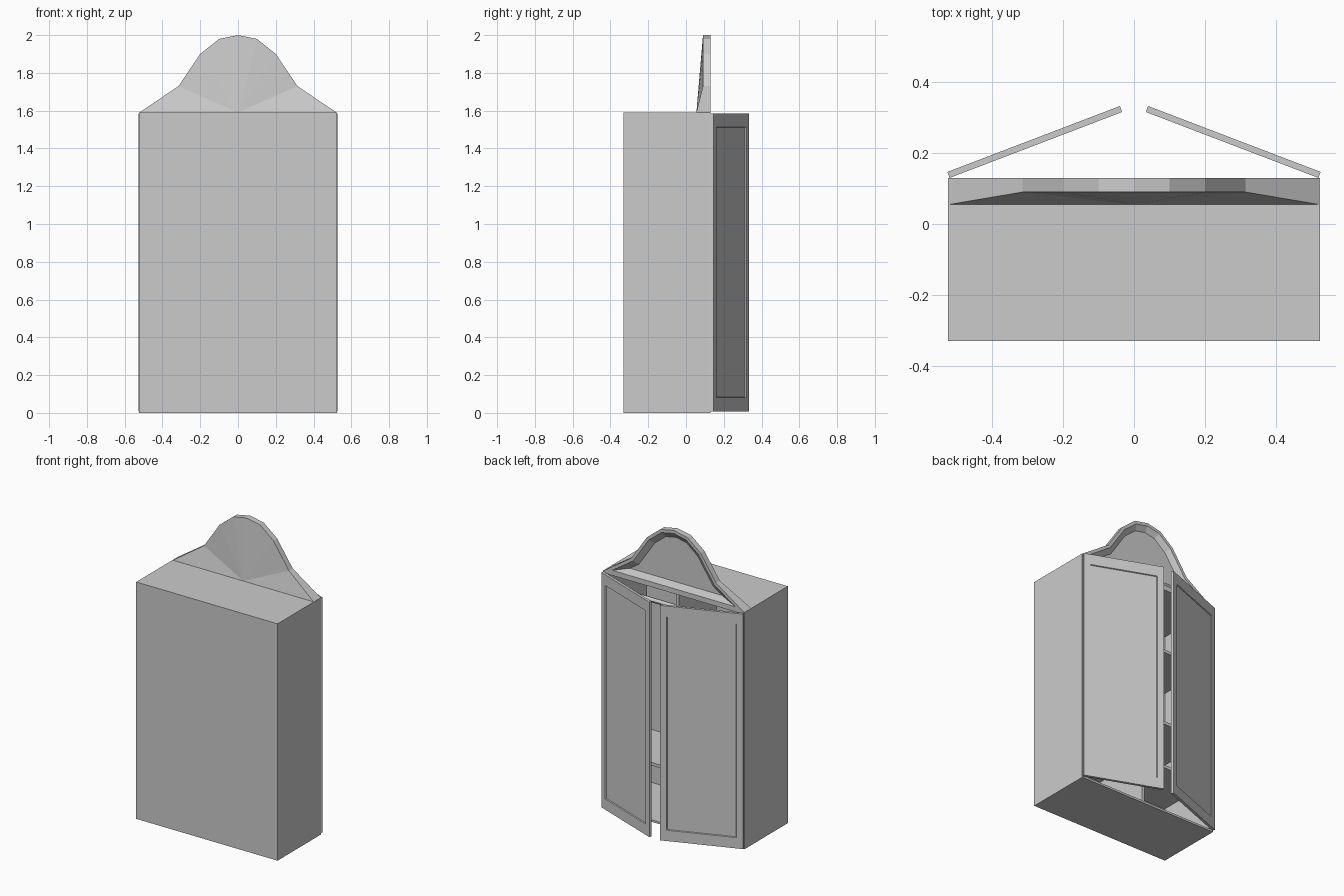
import bpy, bmesh, math
from mathutils import Matrix

if "Cube" in bpy.data.objects:
    bpy.data.objects.remove(bpy.data.objects["Cube"])

W, Y0, Y1, H, T = 0.525, -0.33, 0.13, 1.59, 0.02


def finish(bm, name):
    bmesh.ops.recalc_face_normals(bm, faces=bm.faces)
    me = bpy.data.meshes.new(name)
    bm.to_mesh(me)
    bm.free()
    ob = bpy.data.objects.new(name, me)
    bpy.context.collection.objects.link(ob)
    return ob


def add_box(bm, x0, x1, y0, y1, z0, z1):
    m = Matrix.Translation(((x0 + x1) / 2, (y0 + y1) / 2, (z0 + z1) / 2))
    m = m @ Matrix.Diagonal((x1 - x0, y1 - y0, z1 - z0, 1))
    bmesh.ops.create_cube(bm, size=1, matrix=m)


def box(name, *dims):
    bm = bmesh.new()
    add_box(bm, *dims)
    return finish(bm, name)


def facing_front(bm):
    bm.normal_update()
    return [max(bm.faces, key=lambda f: f.normal.y * f.calc_area())]


# Carcass: one block with its open side pushed in to make the compartment
bm = bmesh.new()
add_box(bm, -W, W, Y0, Y1, 0, H)
opening = facing_front(bm)
bmesh.ops.inset_region(bm, faces=opening, thickness=T)
ext = bmesh.ops.extrude_discrete_faces(bm, faces=opening)
bmesh.ops.translate(bm, verts=ext["faces"][0].verts[:], vec=(0, -(Y1 - Y0 - T), 0))
finish(bm, "cabinet_body")

# Interior divider, shelves and hanging rail
box("divider", -0.01, 0.01, Y0 + T, 0.09, T, H - T)
for i, z in enumerate((0.35, 0.66, 1.17)):
    box(f"left_shelf_{i + 1}", -W + T, -0.01, Y0 + T, 0.08, z, z + T)
box("right_shelf", 0.01, W - T, Y0 + T, 0.08, 0.35, 0.35 + T)
bpy.ops.mesh.primitive_cylinder_add(vertices=12, radius=0.015, depth=W - T - 0.01,
                                    location=((W - T + 0.01) / 2, -0.1, 1.36),
                                    rotation=(0, math.pi / 2, 0))
bpy.context.object.name = "hanging_rail"
bpy.ops.object.shade_smooth_by_angle()

# Doors: framed panel with a shallow recess, swung open and mirrored
bm = bmesh.new()
add_box(bm, 0, 0.521, 0, 0.018, 0.008, 1.585)
panel = facing_front(bm)
bmesh.ops.inset_region(bm, faces=panel, thickness=0.06)
for v in panel[0].verts:
    v.co.z += 0.03 if v.co.z < 0.8 else -0.03
bmesh.ops.inset_region(bm, faces=panel, thickness=0.004, depth=-0.006)
bmesh.ops.transform(bm, verts=bm.verts, matrix=Matrix.Translation((-0.52, Y1, 0))
                    @ Matrix.Rotation(math.radians(20.9), 4, "Z"))
doors = finish(bm, "doors")
doors.modifiers.new("pair", "MIRROR")

# Arched crest: sloping rear, thicker at the foot, dished face on the door side
half = [(0.522, 1.59), (0.315, 1.73), (0.2, 1.9), (0.1, 1.98)]
outline = half + [(0, 2.0)] + [(-x, z) for x, z in reversed(half)]
bm = bmesh.new()
front = [bm.verts.new((x, Y1, z)) for x, z in outline]
rear = [bm.verts.new((x, 0.055 if z < 1.6 else 0.09, z)) for x, z in outline]
n = len(outline)
for i in range(n):
    j = (i + 1) % n
    bm.faces.new((front[i], front[j], rear[j], rear[i]))
foot = bm.verts.new((0, 0.055, 1.59))
for i in range(n - 1):
    bm.faces.new((rear[i], rear[i + 1], foot))
bm.faces.new(front)
bmesh.ops.recalc_face_normals(bm, faces=bm.faces)
dish = facing_front(bm)
bmesh.ops.inset_region(bm, faces=dish, thickness=0.02, use_even_offset=True)
bmesh.ops.inset_region(bm, faces=dish, thickness=0.035, depth=-0.025, use_even_offset=True)
finish(bm, "crest")
